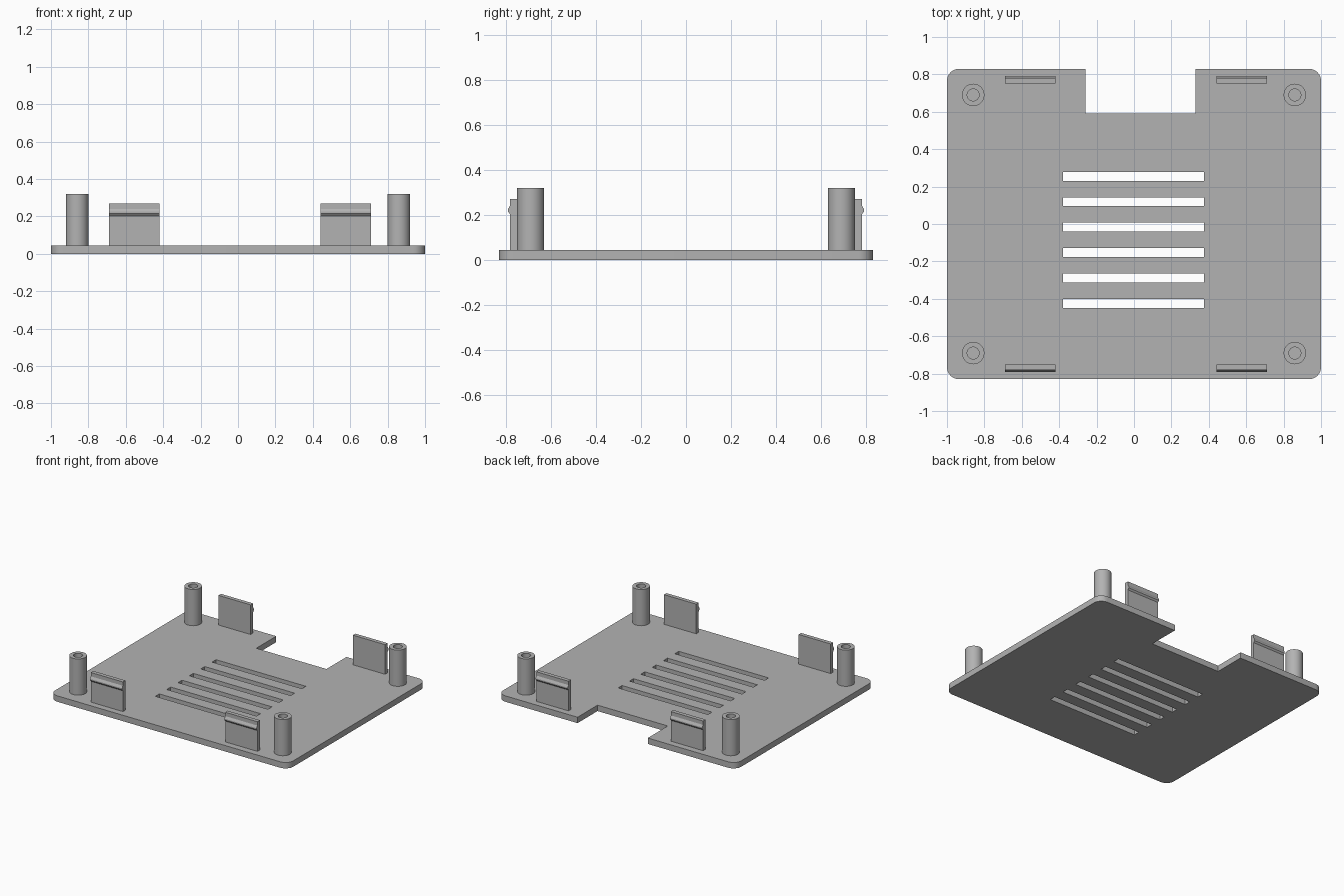
import bpy, bmesh
from math import tau, radians
from mathutils import Matrix, Vector

cube = bpy.data.objects.get("Cube")
if cube:
    bpy.data.objects.remove(cube, do_unlink=True)

T = 0.045           # plate thickness
HX, HY = 1.0, 0.83  # plate half sizes

grey = bpy.data.materials.new("light_grey")
grey.use_nodes = True
grey.diffuse_color = (0.45, 0.45, 0.45, 1)
grey.node_tree.nodes["Principled BSDF"].inputs["Base Color"].default_value = (0.45, 0.45, 0.45, 1)


def finish(name, bm):
    bmesh.ops.recalc_face_normals(bm, faces=bm.faces)
    mesh = bpy.data.meshes.new(name)
    bm.to_mesh(mesh)
    bm.free()
    mesh.materials.append(grey)
    ob = bpy.data.objects.new(name, mesh)
    bpy.context.collection.objects.link(ob)
    return ob


def activate(ob):
    bpy.ops.object.select_all(action='DESELECT')
    ob.select_set(True)
    bpy.context.view_layer.objects.active = ob


def smooth(ob):
    activate(ob)
    bpy.ops.object.shade_smooth_by_angle(angle=radians(30))


def add_box(bm, x0, x1, y0, y1, z0, z1):
    size = Matrix.Diagonal((x1 - x0, y1 - y0, z1 - z0, 1))
    mid = Matrix.Translation(((x0 + x1) / 2, (y0 + y1) / 2, (z0 + z1) / 2))
    bmesh.ops.create_cube(bm, size=1, matrix=mid @ size)


# Base plate with rounded corners
bm = bmesh.new()
add_box(bm, -HX, HX, -HY, HY, 0, T)
upright = [e for e in bm.edges if abs(e.verts[0].co.z - e.verts[1].co.z) > T / 2]
bmesh.ops.bevel(bm, geom=upright, offset=0.065, segments=8, profile=0.5, affect='EDGES')
plate = finish("base_plate", bm)

# Rear notch and the row of vent slots
bm = bmesh.new()
add_box(bm, -0.26, 0.33, 0.59, 1, -0.1, 0.2)
for i in range(6):
    y = 0.255 - i * 0.136
    add_box(bm, -0.38, 0.375, y - 0.024, y + 0.024, -0.1, 0.2)
cutter = finish("plate_cutter", bm)
cutter.hide_render = True
mod = plate.modifiers.new("openings", 'BOOLEAN')
mod.operation, mod.solver, mod.object = 'DIFFERENCE', 'EXACT', cutter
activate(plate)
bpy.ops.object.modifier_apply(modifier=mod.name)
bpy.data.objects.remove(cutter, do_unlink=True)
smooth(plate)


# Hollow corner post, turned from a profile
def post(name, x, y):
    bm = bmesh.new()
    profile = [(0.06, T), (0.06, 0.32), (0.032, 0.32), (0.032, T + 0.005), (0, T + 0.005)]
    vs = [bm.verts.new((r, 0, z)) for r, z in profile]
    es = [bm.edges.new(pair) for pair in zip(vs, vs[1:])]
    bmesh.ops.spin(bm, geom=vs + es, cent=(0, 0, 0), axis=(0, 0, 1), angle=tau, steps=40)
    bmesh.ops.remove_doubles(bm, verts=bm.verts, dist=0.0005)
    bmesh.ops.holes_fill(bm, edges=[e for e in bm.edges if e.is_boundary], sides=0)
    bmesh.ops.translate(bm, verts=bm.verts, vec=(x, y, 0))
    smooth(finish(name, bm))


# Snap clip: upright tab with a small outward barb
def clip(name, x0, x1, side):
    bm = bmesh.new()
    profile = [(0.751, T), (0.781, T), (0.781, 0.203), (0.791, 0.215),
               (0.791, 0.225), (0.781, 0.241), (0.781, 0.27), (0.751, 0.27)]
    face = bm.faces.new([bm.verts.new((x0, side * y, z)) for y, z in profile])
    out = bmesh.ops.extrude_face_region(bm, geom=[face])
    moved = [v for v in out["geom"] if isinstance(v, bmesh.types.BMVert)]
    bmesh.ops.translate(bm, verts=moved, vec=Vector((x1 - x0, 0, 0)))
    finish(name, bm)


for end, side in (("front", -1), ("back", 1)):
    post(end + "_right_post", -0.86, side * 0.69)
    post(end + "_left_post", 0.86, side * 0.69)
    clip(end + "_right_clip", -0.69, -0.42, side)
    clip(end + "_left_clip", 0.44, 0.71, side)
